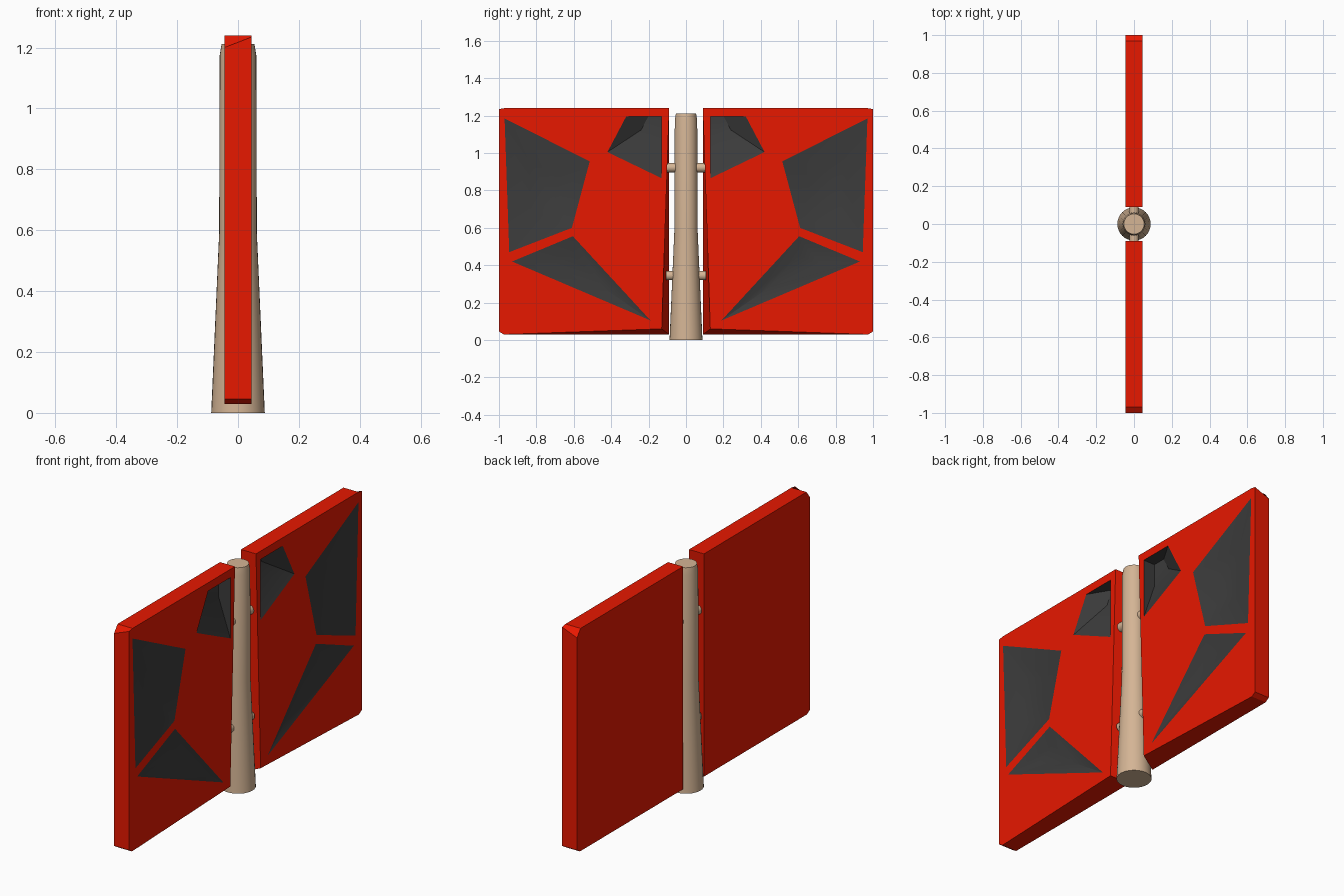
import bpy, bmesh, math
from mathutils import Vector

if "Cube" in bpy.data.objects:
    bpy.data.objects.remove(bpy.data.objects["Cube"])


def material(name, rgb):
    m = bpy.data.materials.new(name)
    m.diffuse_color = (*rgb, 1)
    m.use_nodes = True
    m.node_tree.nodes["Principled BSDF"].inputs["Base Color"].default_value = m.diffuse_color
    return m


RED = material("red paint", (0.80, 0.009, 0.0))
GREY = material("dark grey", (0.045, 0.045, 0.045))
TAN = material("tan wood", (0.66, 0.46, 0.30))


def loft(name, rings, mats, index=0):
    """Solid through rings of equal point count, capped at both ends."""
    bm = bmesh.new()
    rows = [[bm.verts.new(p) for p in ring] for ring in rings]
    n = len(rows[0])
    for a, b in zip(rows, rows[1:]):
        for i in range(n):
            j = (i + 1) % n
            bm.faces.new((a[i], a[j], b[j], b[i]))
    bm.faces.new(rows[0])
    bm.faces.new(rows[-1])
    for f in bm.faces:
        f.material_index = index
    bmesh.ops.recalc_face_normals(bm, faces=bm.faces)
    me = bpy.data.meshes.new(name)
    bm.to_mesh(me)
    bm.free()
    for m in mats:
        me.materials.append(m)
    ob = bpy.data.objects.new(name, me)
    bpy.context.collection.objects.link(ob)
    return ob


def activate(ob):
    bpy.ops.object.select_all(action='DESELECT')
    ob.select_set(True)
    bpy.context.view_layer.objects.active = ob


def smooth(ob):
    activate(ob)
    bpy.ops.object.shade_smooth_by_angle(angle=math.radians(30))


def outline(points, x, side):
    return [Vector((x, side * y, z)) for y, z in points]


def shrink(points, k, centre):
    return [(centre[0] + k * (y - centre[0]), centre[1] + k * (z - centre[1])) for y, z in points]


# Outlines in (y, z); the front outline is cut back at the lower inner corner
BACK = [(.09, .03), (.975, .03), (1, .046), (1, 1.2), (.97, 1.24), (.09, 1.24)]
FRONT = [(.13, .06), (.975, .03), (1, .046), (1, 1.235), (.97, 1.24), (.09, 1.24)]
# Grey hollows: rim, deepest point, depth
HOLLOWS = [
    ([(.13, 1.195), (.32, 1.195), (.42, 1.005), (.13, .865)], (.13, 1.195), .07),
    ([(.97, 1.185), (.515, .955), (.61, .60), (.945, .47)], (.76, .82), .03),
    ([(.605, .555), (.93, .42), (.19, .105)], (.6, .39), .02),
]
X = 0.045

for side, label in ((1, "right"), (-1, "left")):
    panel = loft(label + "_panel", [outline(BACK, -X, side), outline(FRONT, X, side)], [RED, GREY])
    for rim, deep, depth in HOLLOWS:
        cutter = loft("hollow_cutter", [outline(shrink(rim, .38, deep), X - depth, side),
                                        outline(rim, X, side), outline(rim, X + .05, side)],
                      [RED, GREY], index=1)
        cutter.hide_render = True
        mod = panel.modifiers.new("hollow", 'BOOLEAN')
        mod.operation, mod.solver, mod.object = 'DIFFERENCE', 'EXACT', cutter
        activate(panel)
        bpy.ops.object.modifier_apply(modifier=mod.name)
        bpy.data.objects.remove(cutter)
    # Soften the hollows, keep the panel and the rims crisp
    smooth(panel)
    sharp = panel.data.attributes.get("sharp_edge") or panel.data.attributes.new("sharp_edge", 'BOOLEAN', 'EDGE')
    users = {}
    for p in panel.data.polygons:
        p.use_smooth = p.material_index == 1
        for k in p.edge_keys:
            users.setdefault(k, set()).add(p.material_index)
    for e in panel.data.edges:
        if len(users[e.key]) > 1:
            sharp.data[e.index].value = True


def circle(r, n, fn):
    return [fn(r * math.cos(2 * math.pi * i / n), r * math.sin(2 * math.pi * i / n)) for i in range(n)]


# Tapered post
PROFILE = [(.088, 0), (.062, .59), (.06, 1.175), (.054, 1.212)]
smooth(loft("post", [circle(r, 32, lambda a, b: (a, b, z)) for r, z in PROFILE], [TAN]))

# Pegs joining the post to both panels
for name, z in (("upper_peg", .922), ("lower_peg", .345)):
    smooth(loft(name, [circle(.025, 16, lambda a, b: (a, y, z + b)) for y in (-.108, .108)], [TAN]))
